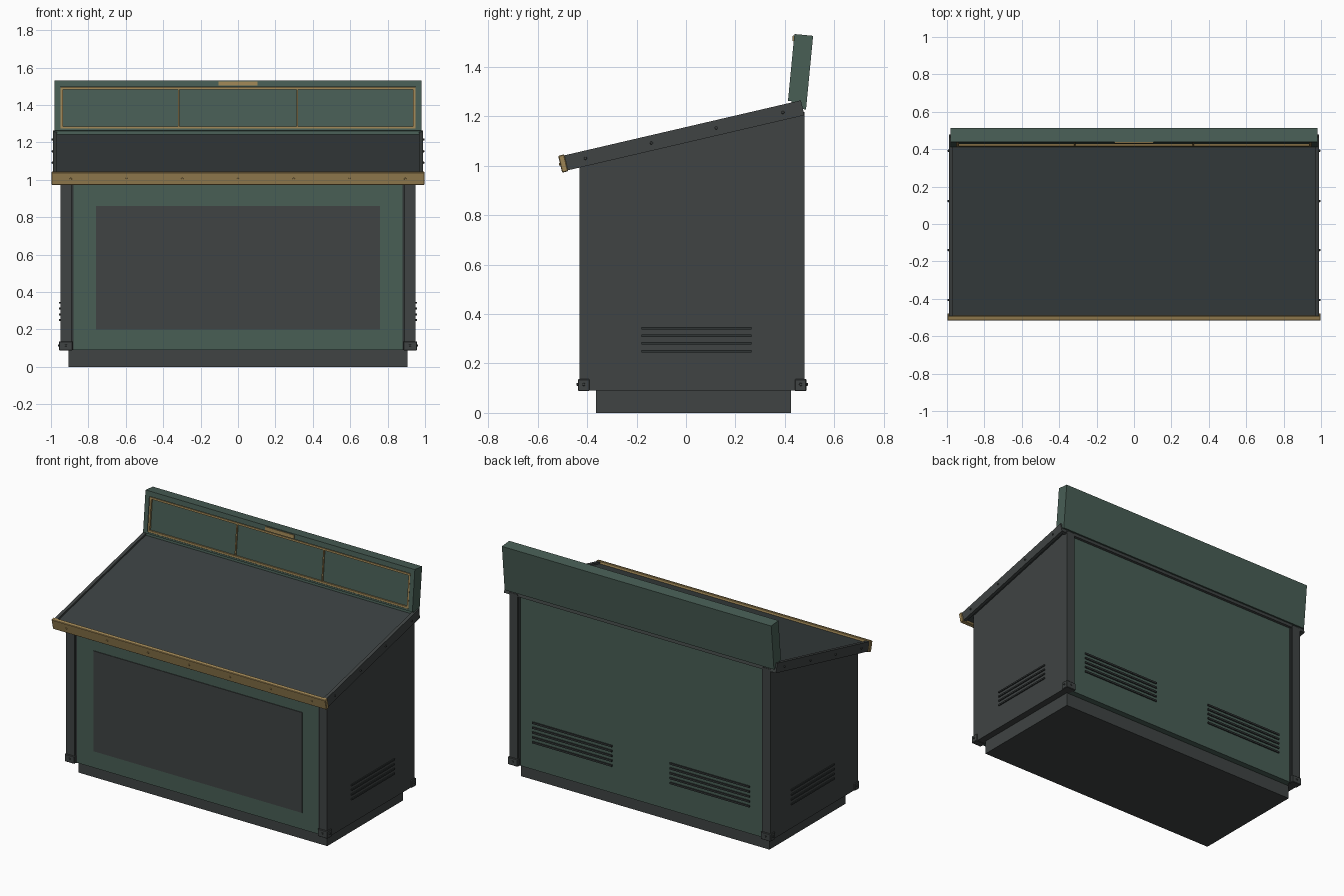
import bpy, bmesh, math
from mathutils import Matrix, Vector

cube = bpy.data.objects.get("Cube")
if cube:
    bpy.data.objects.remove(cube, do_unlink=True)


def material(name, rgb):
    m = bpy.data.materials.new(name)
    m.use_nodes = True
    m.diffuse_color = (*rgb, 1)
    m.node_tree.nodes["Principled BSDF"].inputs["Base Color"].default_value = (*rgb, 1)
    return m


green = material("muted green", (0.065, 0.112, 0.091))
charcoal = material("charcoal", (0.050, 0.057, 0.056))
slate = material("roof slate", (0.042, 0.051, 0.053))
black = material("dark trim", (0.030, 0.035, 0.035))
brass = material("brass", (0.34, 0.235, 0.09))
WORLD = Matrix.Identity(4)


def finish(name, bm, mat):
    bmesh.ops.recalc_face_normals(bm, faces=bm.faces)
    me = bpy.data.meshes.new(name)
    bm.to_mesh(me)
    bm.free()
    me.materials.append(mat)
    ob = bpy.data.objects.new(name, me)
    bpy.context.collection.objects.link(ob)
    return ob


def box(name, x, y, z, mat, frame=WORLD, bevel=0):
    """Box given by its (min, max) on each axis of a frame."""
    bm = bmesh.new()
    size = Matrix.Diagonal((x[1] - x[0], y[1] - y[0], z[1] - z[0], 1))
    mid = Vector((sum(x) / 2, sum(y) / 2, sum(z) / 2))
    bmesh.ops.create_cube(bm, size=1, matrix=Matrix.Translation(mid) @ size)
    if bevel:
        bmesh.ops.bevel(bm, geom=bm.edges[:], offset=bevel, segments=1, affect='EDGES')
    bm.transform(frame)
    return finish(name, bm, mat)


def prism(name, profile, x, mat):
    """Side profile (y, z) extruded along x."""
    bm = bmesh.new()
    face = bm.faces.new([bm.verts.new((x[0], *p)) for p in profile])
    new = bmesh.ops.extrude_face_region(bm, geom=[face])["geom"]
    bmesh.ops.translate(bm, vec=(x[1] - x[0], 0, 0),
                        verts=[v for v in new if isinstance(v, bmesh.types.BMVert)])
    return finish(name, bm, mat)


def bolt(name, pos, axis, mat, frame=WORLD):
    bm = bmesh.new()
    turn = Vector(axis).to_track_quat('Z', 'Y').to_matrix().to_4x4()
    bmesh.ops.create_cone(bm, cap_ends=True, segments=10, radius1=0.007, radius2=0.005,
                          depth=0.01, matrix=frame @ Matrix.Translation(pos) @ turn)
    return finish(name, bm, mat)


def span(side, a, b):
    return tuple(sorted((side * a, side * b)))


def under_roof(y):
    return 1.108 + y * 0.23


def body_profile(y0, y1, z0):
    return [(y0, z0), (y1, z0), (y1, under_roof(y1)), (y0, under_roof(y0))]


# Plinth and cabinet
box("plinth", (-0.905, 0.905), (-0.365, 0.425), (0, 0.095), charcoal)
prism("cabinet_core", body_profile(-0.415, 0.465, 0.09), (-0.895, 0.895), green)
box("front_screen", (-0.76, 0.76), (-0.419, -0.41), (0.2, 0.86), charcoal)

for s, label in ((1, "left"), (-1, "right")):
    prism(label + "_side_wall", body_profile(-0.43, 0.48, 0.09), span(s, 0.89, 0.95), charcoal)
    # Dark seams beside the corner posts
    for y, end in (((-0.419, -0.41), "front"), ((0.46, 0.469), "back")):
        box(f"{label}_{end}_seam", span(s, 0.88, 0.892), y,
            (0.09, under_roof(y[0])), black)
    # Corner feet
    for y, end in (((-0.437, -0.39), "front"), ((0.44, 0.487), "back")):
        box(f"{label}_{end}_foot", span(s, 0.885, 0.957), y, (0.088, 0.137), charcoal, bevel=0.003)
        out = -1 if end == "front" else 1
        bolt(f"{label}_{end}_foot_bolt", (s * 0.92, out * (0.438 if out < 0 else 0.488), 0.115),
             (0, out, 0), charcoal)
        bolt(f"{label}_{end}_foot_side_bolt", (s * 0.958, sum(y) / 2, 0.115), (s, 0, 0), charcoal)
    # Side and back vents
    for i in range(4):
        z = 0.25 + i * 0.031
        box(f"{label}_side_vent_{i}", span(s, 0.945, 0.957), (-0.18, 0.265),
            (z - 0.005, z + 0.005), black)
    for i in range(5):
        z = 0.27 + i * 0.032
        box(f"{label}_back_vent_{i}", span(s, 0.21, 0.79), (0.46, 0.472),
            (z - 0.006, z + 0.006), black)

# Sloping roof, built flat and tilted
roof = Matrix.Translation((0, -0.0075, 1.1225)) @ Matrix.Rotation(math.radians(13.1), 4, 'X')
box("roof_panel", (-0.975, 0.975), (-0.49, 0.49), (-0.018, 0.019), slate, roof)
for s, label in ((1, "left"), (-1, "right")):
    box(label + "_roof_rail", span(s, 0.968, 0.99), (-0.492, 0.492), (-0.031, 0.031), charcoal, roof)
    for i, y in enumerate((-0.41, -0.136, 0.133, 0.41)):
        bolt(f"{label}_rail_bolt_{i}", (s * 0.991, y, 0), (s, 0, 0), charcoal, roof)
box("back_roof_rail", (-0.97, 0.97), (0.47, 0.492), (-0.031, 0.019), charcoal, roof)
box("front_fascia", (-0.997, 0.997), (-0.515, -0.49), (-0.035, 0.035), brass, roof, bevel=0.003)
for i in range(7):
    bolt(f"fascia_bolt_{i}", ((i - 3) * 0.298, -0.515, 0), (0, -1, 0), brass, roof)

# Header board, leaning back
board = Matrix.Translation((0, 0.466, 1.38)) @ Matrix.Rotation(math.radians(-5.5), 4, 'X')
box("header_board", (-0.98, 0.98), (-0.028, 0.034), (-0.15, 0.149), green, board)
for z, label in (((0.116, 0.149), "top"), ((-0.122, -0.111), "bottom")):
    box(f"header_{label}_trim", (-0.98, 0.98), (-0.042, -0.026), z, green, board)
for s, label in ((1, "left"), (-1, "right")):
    box(f"header_{label}_trim", span(s, 0.95, 0.98), (-0.042, -0.026), (-0.122, 0.149), green, board)
    box(f"header_{label}_brass_edge", span(s, 0.936, 0.948), (-0.04, -0.026), (-0.111, 0.111), brass, board)
    box(f"header_{label}_divider", span(s, 0.312, 0.32), (-0.036, -0.026), (-0.1, 0.1), brass, board)
for z, label in (((0.1, 0.112), "top"), ((-0.111, -0.099), "bottom")):
    box(f"header_{label}_brass_edge", (-0.948, 0.948), (-0.04, -0.026), z, brass, board)
box("header_brass_plate", (-0.105, 0.105), (-0.048, -0.04), (0.12, 0.143), brass, board)
